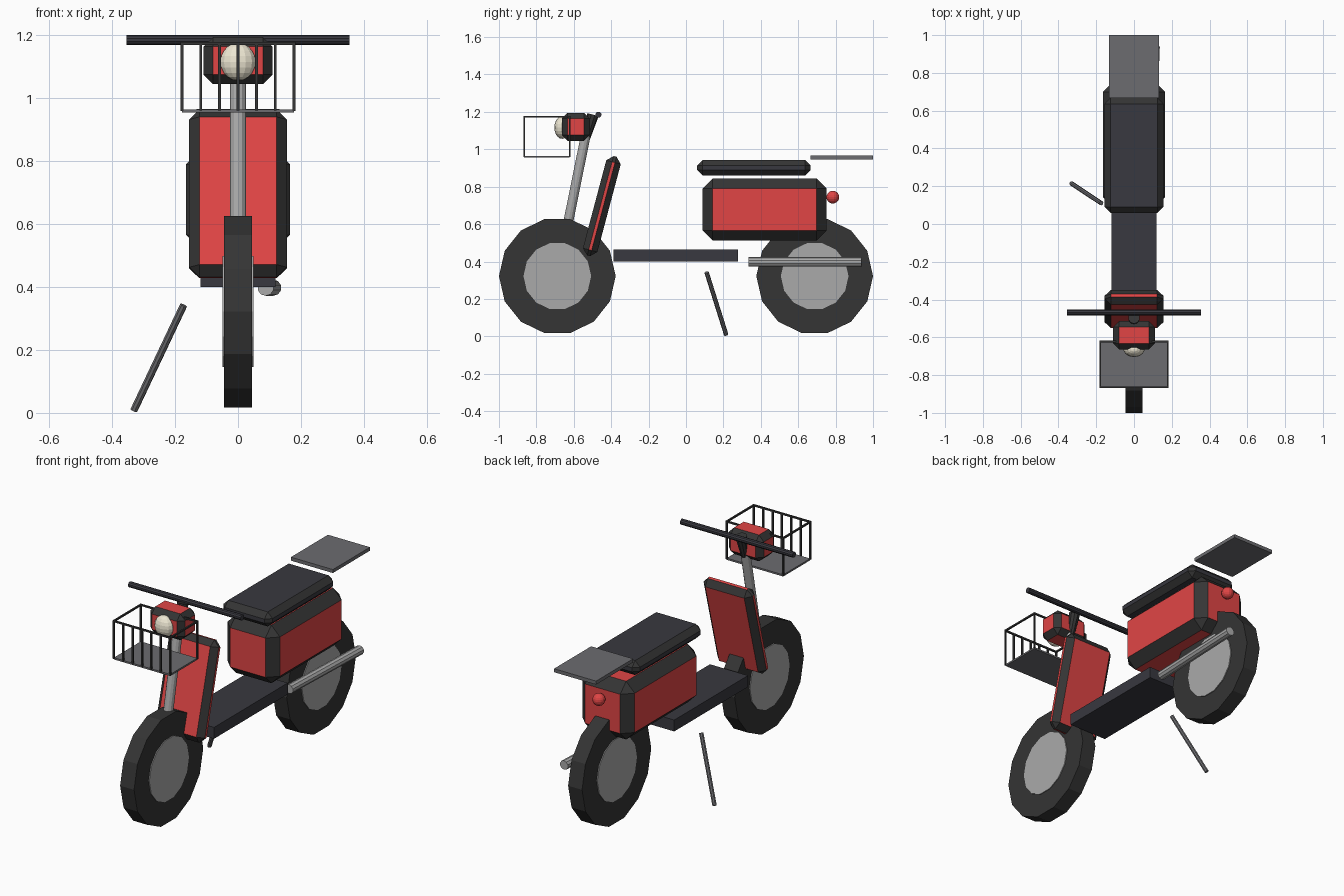
import bpy, math
from mathutils import Vector

if "Cube" in bpy.data.objects:
    bpy.data.objects.remove(bpy.data.objects["Cube"])


def mat(name, rgb):
    m = bpy.data.materials.new(name)
    m.diffuse_color = (*rgb, 1)
    m.use_nodes = True
    m.node_tree.nodes["Principled BSDF"].inputs["Base Color"].default_value = m.diffuse_color
    return m


RED = mat("red_paint", (0.75, 0.06, 0.06))
DARK = mat("dark_rubber", (0.035, 0.035, 0.035))
VINYL = mat("dark_vinyl", (0.04, 0.04, 0.05))
STEEL = mat("steel", (0.4, 0.4, 0.4))
GREY = mat("grey_metal", (0.15, 0.15, 0.16))
CREAM = mat("cream_glass", (0.85, 0.8, 0.65))


def finish(name, material):
    ob = bpy.context.object
    ob.name = name
    ob.data.materials.append(material)
    return ob


def box(name, loc, size, material, bevel=0, edge=None, tilt=0):
    bpy.ops.mesh.primitive_cube_add(size=1, location=loc, rotation=(tilt, 0, 0))
    ob = finish(name, material)
    for v in ob.data.vertices:
        v.co = v.co * Vector(size)
    if bevel:
        # single chamfer, painted with the edge material
        ob.data.materials.append(edge or material)
        m = ob.modifiers.new("chamfer", 'BEVEL')
        m.width = bevel
        m.segments = 1
        m.material = 1
    return ob


def rod(name, a, b, r, material, r2=None, sides=10):
    a, b = Vector(a), Vector(b)
    d = b - a
    bpy.ops.mesh.primitive_cone_add(
        vertices=sides, radius1=r, radius2=r if r2 is None else r2,
        depth=d.length, location=(a + b) / 2,
        rotation=d.to_track_quat('Z', 'Y').to_euler())
    return finish(name, material)


def disc(name, y, r, width, material):
    bpy.ops.mesh.primitive_cylinder_add(
        vertices=14, radius=r, depth=width, location=(0, y, 0.322),
        rotation=(0, math.pi / 2, 0))
    return finish(name, material)


def ball(name, loc, size, material):
    bpy.ops.mesh.primitive_uv_sphere_add(segments=14, ring_count=10, radius=1, location=loc)
    ob = finish(name, material)
    ob.scale = size
    return ob


# wheels
for label, y in (("front", -0.688), ("rear", 0.688)):
    disc(label + "_tyre", y, 0.312, 0.088, DARK)
    disc(label + "_hub", y, 0.181, 0.098, STEEL)

# painted body panels with dark chamfers
box("leg_shield", (0, -0.45, 0.696), (0.31, 0.08, 0.55), RED, 0.032, DARK, -0.26)
box("rear_body", (0, 0.42, 0.678), (0.33, 0.664, 0.332), RED, 0.054, DARK)
box("headlight_housing", (0, -0.589, 1.12), (0.22, 0.15, 0.15), RED, 0.031, DARK)

# floor, seat and rack
box("footboard", (0, -0.055, 0.432), (0.24, 0.665, 0.065), VINYL)
box("seat", (0, 0.363, 0.901), (0.31, 0.607, 0.083), VINYL, 0.03, DARK)
box("rear_rack", (0, 0.833, 0.956), (0.265, 0.334, 0.02), GREY)

# steering
rod("fork", (0, -0.688, 0.322), (0, -0.535, 1.08), 0.026, STEEL, sides=12)
rod("handlebar_stem", (0, -0.532, 1.06), (0, -0.497, 1.185), 0.02, DARK, 0.031)
rod("handlebar", (-0.355, -0.468, 1.185), (0.355, -0.468, 1.185), 0.016, VINYL)

# lamps
ball("headlight", (0, -0.662, 1.116), (0.057, 0.042, 0.06), CREAM)
ball("tail_light", (0, 0.785, 0.744), (0.034, 0.034, 0.034), RED)

# exhaust and kickstand
rod("exhaust", (0.088, 0.335, 0.398), (0.112, 0.94, 0.398), 0.026, STEEL)
rod("kickstand", (-0.173, 0.11, 0.342), (-0.331, 0.215, 0.008), 0.012, GREY, sides=8)

# wire basket
X, Y0, Y1, Z0, Z1, W = 0.178, -0.865, -0.622, 0.96, 1.174, 0.009
YC, ZC = (Y0 + Y1) / 2, (Z0 + Z1) / 2
box("basket_floor", (0, YC, Z0), (2 * X, Y1 - Y0, 0.01), GREY)
for y in (Y0, Y1):
    box("basket_rim", (0, y, Z1), (2 * X + W, W, W), DARK)
for s in (-1, 1):
    box("basket_side_rim", (s * X, YC, Z1), (W, Y1 - Y0, W), DARK)
for i in range(7):
    x = -X + i * X / 3
    box("basket_front_wire", (x, Y0, ZC), (W, W, Z1 - Z0), DARK)
    if i in (0, 6):
        box("basket_rear_post", (x, Y1, ZC), (W, W, Z1 - Z0), DARK)
